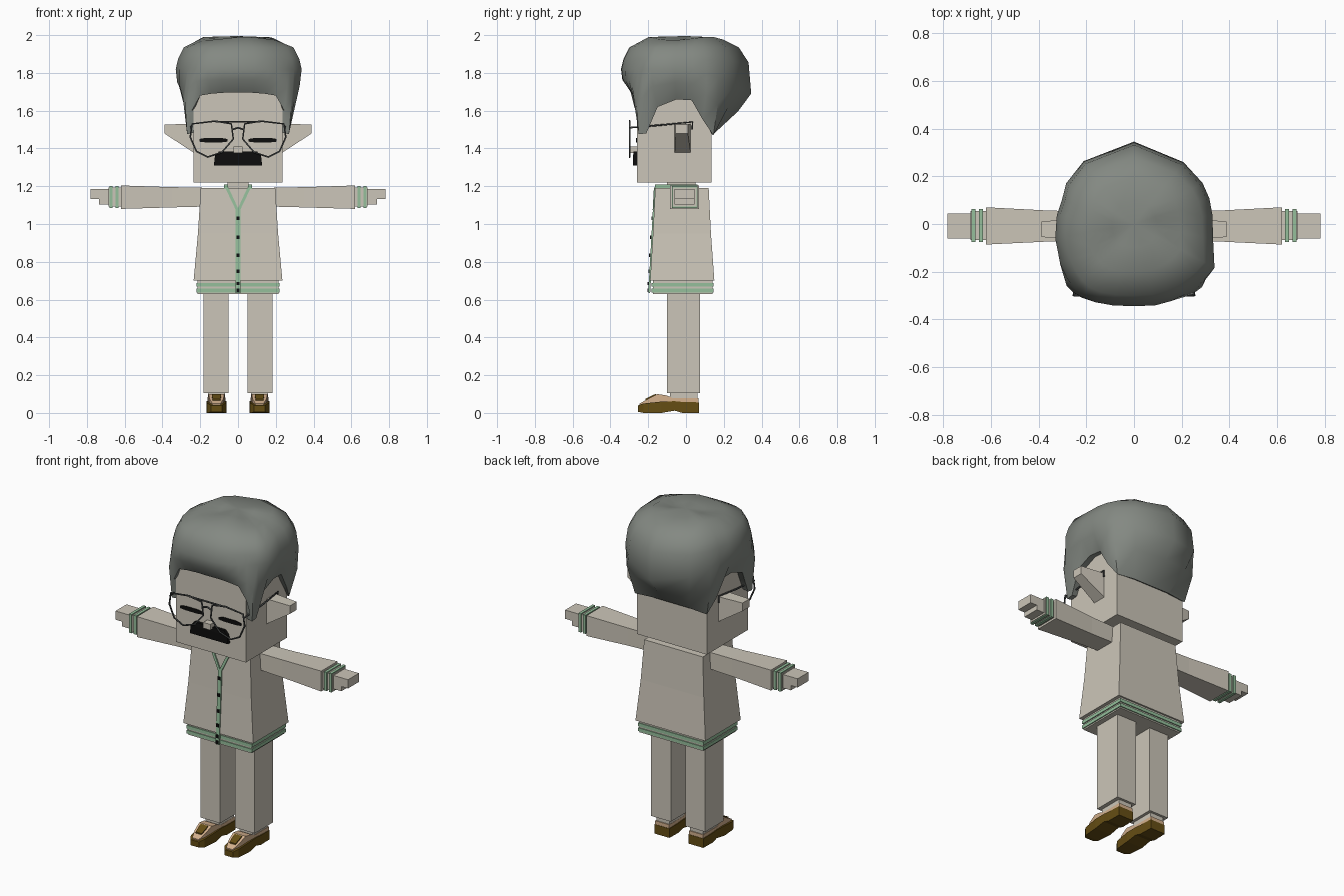
import bpy, bmesh, math
from mathutils import Vector

if "Cube" in bpy.data.objects:
    bpy.data.objects.remove(bpy.data.objects["Cube"])


def material(name, rgb):
    m = bpy.data.materials.new(name)
    m.use_nodes = True
    m.diffuse_color = (*rgb, 1)
    m.node_tree.nodes["Principled BSDF"].inputs["Base Color"].default_value = (*rgb, 1)
    return m


BEIGE = material("warm beige", (0.60, 0.56, 0.48))
GREY = material("hair grey", (0.23, 0.25, 0.225))
GREEN = material("soft green", (0.30, 0.52, 0.33))
BLACK = material("black", (0.004, 0.004, 0.004))
METAL = material("dark metal", (0.06, 0.065, 0.065))
BROWN = material("shoe brown", (0.13, 0.075, 0.007))
PEACH = material("shoe tan", (0.66, 0.44, 0.27))


def mirror(ob):
    ob.modifiers.new("Mirror", "MIRROR").use_axis[0] = True


def finish(name, bm, mat):
    bmesh.ops.recalc_face_normals(bm, faces=bm.faces[:])
    me = bpy.data.meshes.new(name)
    bm.to_mesh(me)
    bm.free()
    me.materials.append(mat)
    ob = bpy.data.objects.new(name, me)
    bpy.context.collection.objects.link(ob)
    return ob


def bridge(bm, lower, upper):
    n = len(lower)
    for i in range(n):
        j = (i + 1) % n
        bm.faces.new((lower[i], lower[j], upper[j], upper[i]))


def loft(name, axis, rings, mat, both=False):
    """Rectangular sections (position, a0, a1, b0, b1) joined along one axis."""
    bm = bmesh.new()
    loops = []
    for t, a0, a1, b0, b1 in rings:
        loop = []
        for a, b in ((a0, b0), (a1, b0), (a1, b1), (a0, b1)):
            co = [a, b]
            co.insert("xyz".index(axis), t)
            loop.append(bm.verts.new(co))
        loops.append(loop)
    for lower, upper in zip(loops, loops[1:]):
        bridge(bm, lower, upper)
    bm.faces.new(loops[0])
    bm.faces.new(loops[-1])
    ob = finish(name, bm, mat)
    if both:
        mirror(ob)
    return ob


def box(name, x0, x1, y0, y1, z0, z1, mat, both=False):
    return loft(name, "z", [(z0, x0, x1, y0, y1), (z1, x0, x1, y0, y1)], mat, both)


def wire(name, paths, radius, mat):
    cu = bpy.data.curves.new(name, "CURVE")
    cu.dimensions = "3D"
    cu.bevel_depth = radius
    cu.bevel_resolution = 1
    cu.use_fill_caps = True
    for points, cyclic in paths:
        sp = cu.splines.new("POLY")
        sp.points.add(len(points) - 1)
        for p, co in zip(sp.points, points):
            p.co = (*co, 1)
        sp.use_cyclic_u = cyclic
    cu.materials.append(mat)
    ob = bpy.data.objects.new(name, cu)
    bpy.context.collection.objects.link(ob)
    mirror(ob)


# Head, neck and ears
box("head", -.235, .235, -.26, .135, 1.22, 1.78, BEIGE)
box("neck", -.055, .055, -.10, .05, 1.15, 1.23, BEIGE)
loft("ear", "x", [(.23, -.06, .025, 1.375, 1.53), (.388, -.055, .01, 1.478, 1.527)], BEIGE, True)

# Face
box("nose", -.024, .024, -.30, -.255, 1.375, 1.41, BEIGE)
loft("moustache", "z", [(1.31, -.128, .128, -.28, -.255), (1.36, -.122, .122, -.28, -.255),
                        (1.385, -.10, .10, -.278, -.255)], BLACK)
loft("closed_eye", "x", [(.055, -.265, -.257, 1.436, 1.45), (.09, -.265, -.257, 1.432, 1.456),
                         (.17, -.265, -.257, 1.432, 1.456), (.205, -.265, -.257, 1.436, 1.45)],
     BLACK, True)

# Glasses
F = -.298
rim = [(.243, 1.53), (.12, 1.545), (.035, 1.53), (.025, 1.45), (.085, 1.38),
       (.16, 1.355), (.22, 1.385), (.253, 1.46)]
wire("glasses", [
    ([(x, F, z) for x, z in rim], True),
    ([(0, F, 1.542), (.12, F, 1.542)], False),
    ([(0, F, 1.51), (.03, F, 1.50)], False),
    ([(.25, F, 1.51), (.252, -.12, 1.525), (.245, .034, 1.54), (.245, .034, 1.50)], False),
], .005, METAL)

# Hair: outline seen from above, and the lower edge of one side from front to back
outline = [(0, .345), (.11, .31), (.30, .15), (.325, -.04), (.34, -.18), (.25, -.27),
           (-.03, -.34), (-.21, -.31), (-.30, -.19), (-.33, -.05), (-.29, .125),
           (-.27, .22), (-.08, .305)]
edge = [(0, -.29, 1.695), (.075, -.288, 1.695), (.14, -.285, 1.69), (.2, -.28, 1.68),
        (.245, -.268, 1.6), (.27, -.25, 1.475), (.27, -.21, 1.48), (.275, -.15, 1.62),
        (.275, -.05, 1.66), (.27, .03, 1.655), (.265, .09, 1.55), (.242, .145, 1.47),
        (.12, .15, 1.48), (0, .15, 1.48)]
edge += [(-x, y, z) for x, y, z in edge[-2:0:-1]]


def bearing(x, y):
    return math.atan2(x, -y)


polar = sorted((bearing(x, y), math.hypot(x, y)) for x, y in outline)
polar = [(polar[-1][0] - math.tau, polar[-1][1])] + polar + [(polar[0][0] + math.tau, polar[0][1])]


def reach(angle):
    for (a, r), (b, s) in zip(polar, polar[1:]):
        if a <= angle <= b:
            return r + (s - r) * (angle - a) / (b - a)


bm = bmesh.new()
columns = []
for x, y, z in edge:
    ang = bearing(x, y)
    r = reach(ang)
    out = Vector((math.sin(ang) * r, -math.cos(ang) * r, 0))
    back = max(0, -math.cos(ang)) ** 1.5
    wide = out + Vector((0, 0, 1.82 - .13 * back))
    low = Vector((x, y, z))
    inner = Vector((max(-.23, min(.23, x)), max(-.255, min(.13, y)), z + .01))
    ripple = .008 * math.sin(3 * ang + 1)
    columns.append([bm.verts.new(co) for co in (
        inner, low, low.lerp(wide, .55) + out * .05, wide,
        out * .96 + Vector((0, 0, 1.875 - .02 * back)),
        out * (.87 - .06 * back) + Vector((0, 0, 1.935)),
        out * .58 + Vector((0, 0, 1.982 + ripple)),
        out * .28 + Vector((0, 0, 1.985 + ripple)))])
rows = list(zip(*columns))
for lower, upper in zip(rows, rows[1:]):
    bridge(bm, lower, upper)
crown = bm.verts.new((0, 0, 1.995))
for i, v in enumerate(rows[-1]):
    bm.faces.new((v, rows[-1][(i + 1) % len(edge)], crown))
hair = finish("hair", bm, GREY)
bpy.context.view_layer.objects.active = hair
hair.select_set(True)
bpy.ops.object.shade_smooth_by_angle(angle=math.radians(55))

# Jacket body and striped hem
loft("jacket", "z", [(.70, -.235, .235, -.19, .15), (.95, -.212, .212, -.175, .132),
                     (1.19, -.197, .197, -.163, .12)], BEIGE)
box("hem", -.214, .214, -.176, .14, .63, .705, BEIGE)
for z in (.638, .668):
    box("hem_stripe", -.22, .22, -.182, .146, z, z + .02, GREEN)


def front(z):
    return -.163 - .027 * (1.19 - z) / .49


# Placket, neckline, collar and buttons
loft("placket", "z", [(z, -.012, .012, front(z) - .006, front(z) + .004)
                      for z in (.635, .70, .95, 1.085)], GREEN)
loft("neckline", "z", [(1.075, -.004, .012, front(1.075) - .007, front(1.075) + .002),
                       (1.192, .05, .068, -.17, -.161)], GREEN, True)
box("collar", .052, .074, -.165, .06, 1.185, 1.208, GREEN, True)
for z in (1.03, .93, .835, .75, .685, .65):
    box("button", -.008, .008, front(z) - .012, front(z), z - .009, z + .009, BLACK)

# Arms, cuffs and hands
loft("sleeve", "x", [(.19, -.07, .053, 1.092, 1.193), (.35, -.073, .056, 1.088, 1.195),
                     (.62, -.086, .07, 1.08, 1.204)], BEIGE, True)
box("cuff", .61, .685, -.068, .055, 1.092, 1.193, BEIGE, True)
for x in (.632, .664):
    box("cuff_stripe", x, x + .017, -.075, .062, 1.086, 1.2, GREEN, True)
box("palm", .68, .737, -.06, .045, 1.103, 1.185, BEIGE, True)
box("fingers", .737, .782, -.06, .045, 1.132, 1.185, BEIGE, True)

# Legs and shoes
box("leg", .05, .182, -.10, .075, .105, .72, BEIGE, True)
box("ankle", .068, .158, -.085, .06, .05, .11, BEIGE, True)


def shoe_part(name, sections, mat):
    mid = .114
    loft(name, "y", [(y, mid - w, mid + w, z0, z1) for y, w, z0, z1 in sections], mat, True)


shoe_part("shoe_sole", [(-.253, .028, .006, .04), (-.225, .046, 0, .05), (-.13, .054, 0, .06),
                        (-.06, .052, .012, .062), (-.02, .052, 0, .058), (.068, .05, 0, .056)], BROWN)
shoe_part("shoe_upper", [(-.245, .022, .03, .05), (-.20, .037, .04, .075), (-.15, .042, .04, .1),
                         (-.10, .045, .04, .092), (-.07, .047, .04, .078), (.066, .047, .04, .078)], PEACH)
shoe_part("shoe_tongue", [(-.215, .02, .05, .074), (-.18, .024, .06, .092), (-.16, .024, .07, .101)], BROWN)
